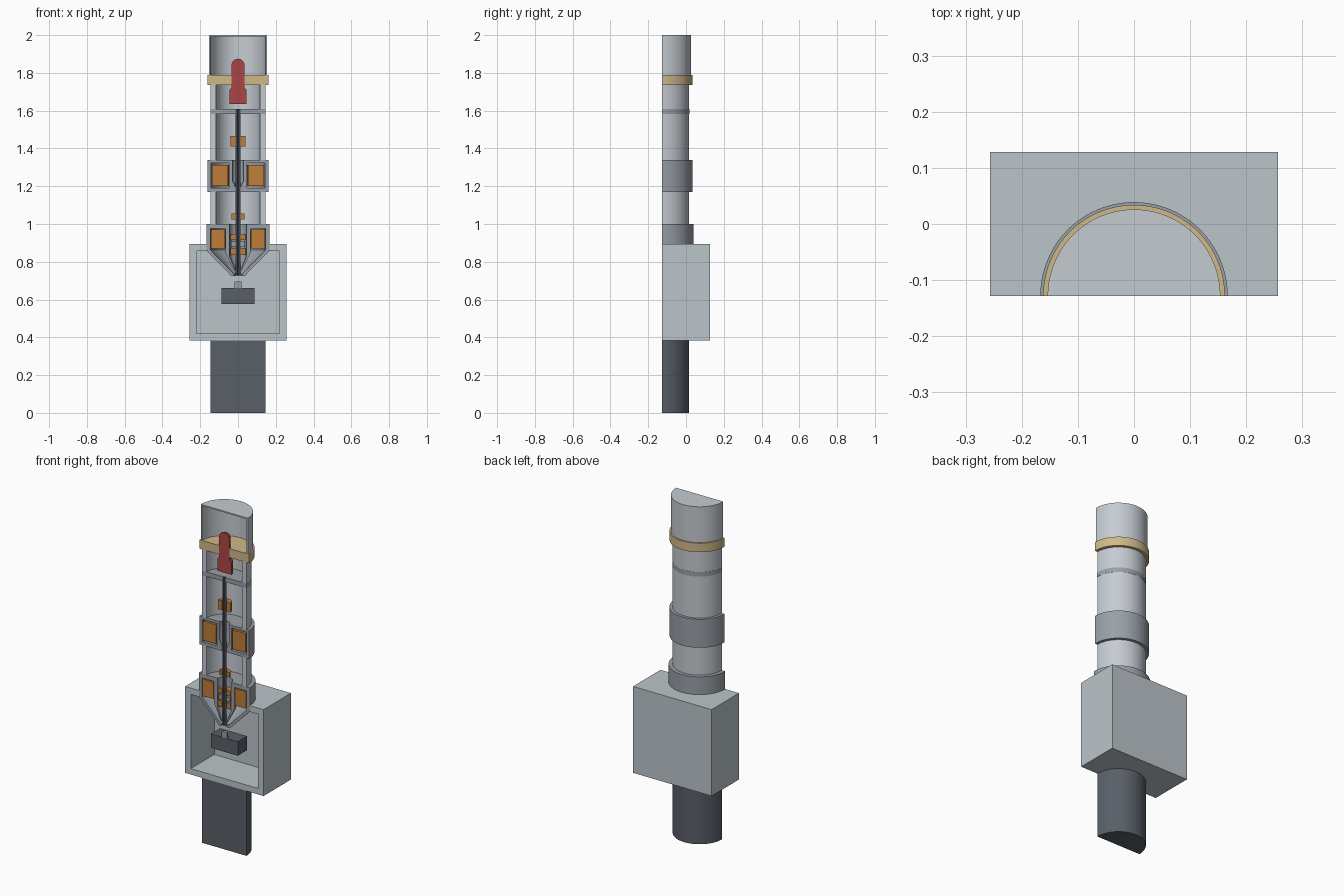
import bpy, bmesh, math

if "Cube" in bpy.data.objects:
    bpy.data.objects.remove(bpy.data.objects["Cube"])

CUT = -0.128      # plane of the cutaway section
SEG = 40


def material(name, rgb):
    m = bpy.data.materials.new(name)
    m.diffuse_color = (*rgb, 1)
    m.use_nodes = True
    m.node_tree.nodes["Principled BSDF"].inputs["Base Color"].default_value = m.diffuse_color
    return m


LIGHT = material("light_metal", (0.56, 0.60, 0.64))
MID = material("mid_metal", (0.32, 0.35, 0.39))
DARK = material("dark_metal", (0.10, 0.115, 0.14))
SHELL = material("chamber_metal", (0.50, 0.56, 0.59))
COPPER = material("copper", (0.52, 0.21, 0.04))
TAN = material("ceramic", (0.62, 0.48, 0.25))
RED = material("gun_red", (0.42, 0.06, 0.06))


def finish(name, bm, mat, smooth=True):
    bmesh.ops.remove_doubles(bm, verts=bm.verts[:], dist=1e-5)
    bmesh.ops.recalc_face_normals(bm, faces=bm.faces[:])
    me = bpy.data.meshes.new(name)
    bm.to_mesh(me)
    bm.free()
    ob = bpy.data.objects.new(name, me)
    bpy.context.collection.objects.link(ob)
    me.materials.append(mat)
    if smooth:
        bpy.ops.object.select_all(action='DESELECT')
        ob.select_set(True)
        bpy.context.view_layer.objects.active = ob
        bpy.ops.object.shade_smooth_by_angle(angle=math.radians(30))
    return ob


def half_turn(name, profile, mat):
    """Revolve a closed (radius, z) profile half way round and cap the cut faces."""
    bm = bmesh.new()
    rings = []
    for i in range(SEG + 1):
        a = math.pi * i / SEG
        rings.append([bm.verts.new((r * math.cos(a), CUT + r * math.sin(a), z)) for r, z in profile])
    n = len(profile)
    for a, b in zip(rings, rings[1:]):
        for j in range(n):
            k = (j + 1) % n
            if profile[j][0] > 0 or profile[k][0] > 0:
                bm.faces.new((a[j], a[k], b[k], b[j]))
    bm.faces.new(rings[0])
    bm.faces.new(rings[-1][::-1])
    return finish(name, bm, mat)


def ring(name, r0, r1, z0, z1, mat):
    return half_turn(name, [(r0, z0), (r1, z0), (r1, z1), (r0, z1)], mat)


def box(name, hx, y0, y1, z0, z1, mat):
    bm = bmesh.new()
    bmesh.ops.create_cube(bm, size=1)
    for v in bm.verts:
        v.co = (v.co.x * 2 * hx, y1 if v.co.y > 0 else y0, z1 if v.co.z > 0 else z0)
    return finish(name, bm, mat, False)


def cut(target, cutter):
    mod = target.modifiers.new("cut", 'BOOLEAN')
    mod.operation = 'DIFFERENCE'
    mod.solver = 'EXACT'
    mod.object = cutter
    cutter.hide_render = True
    cutter.hide_set(True)
    bpy.context.view_layer.objects.active = target
    bpy.ops.object.modifier_apply(modifier=mod.name)
    bpy.data.objects.remove(cutter)


# Pump under the chamber
ring("pump", 0, 0.145, 0, 0.384, DARK)

# Sample chamber, open at the section, with a hole for the lens
chamber = box("sample_chamber", 0.257, CUT, 0.128, 0.384, 0.895, SHELL)
cut(chamber, box("cavity_cutter", 0.219, -0.3, 0.091, 0.419, 0.858, SHELL))
bore = bpy.ops.mesh.primitive_cylinder_add(vertices=2 * SEG, radius=0.167, depth=0.2,
                                           location=(0, CUT, 0.9))
cut(chamber, bpy.context.object)

# Stage and sample
box("stage", 0.088, CUT, -0.042, 0.577, 0.66, DARK)
ring("sample", 0, 0.019, 0.66, 0.695, MID)

# Objective lens: yoke with conical poles and coil
half_turn("objective_lens_yoke", [
    (0.045, 1.0), (0.167, 1.0), (0.167, 0.86), (0.035, 0.725), (0.022, 0.725),
    (0.022, 0.735), (0.145, 0.862), (0.145, 0.975), (0.066, 0.975), (0.066, 0.845),
    (0.021, 0.755), (0.014, 0.755), (0.045, 0.83)], MID)
ring("objective_coil", 0.07, 0.142, 0.87, 0.97, COPPER)

# Condenser lens: yoke around a coil, narrowing bore
half_turn("condenser_lens_yoke", [
    (0.03, 1.338), (0.162, 1.338), (0.162, 1.17), (0.014, 1.17), (0.014, 1.195), (0.03, 1.23)], MID)
cond = bpy.data.objects["condenser_lens_yoke"]
cut(cond, ring("coil_slot_cutter", 0.048, 0.144, 1.19, 1.322, MID))
ring("condenser_coil", 0.053, 0.138, 1.2, 1.313, COPPER)

# Column tubes between the lenses
for i, (z0, z1) in enumerate([(1.0, 1.17), (1.338, 1.583), (1.61, 1.735)]):
    ring(f"column_tube_{i + 1}", 0.116, 0.145, z0, z1, LIGHT)
ring("anode_plate", 0.012, 0.146, 1.583, 1.61, MID)

# Beam liner tube
ring("beam_liner", 0.004, 0.012, 0.73, 1.61, DARK)

# Small deflection coils around the liner
for name, r, z0, z1, mat in [
        ("alignment_coil", 0.04, 1.41, 1.467, COPPER),
        ("stigmator_coil", 0.034, 1.025, 1.055, COPPER),
        ("upper_scan_coil", 0.04, 0.915, 0.945, COPPER),
        ("scan_spacer", 0.038, 0.88, 0.907, MID),
        ("lower_scan_coil", 0.04, 0.837, 0.872, COPPER)]:
    ring(name, 0.014, r, z0, z1, mat)

# Gun housing, insulator and electron gun
half_turn("gun_housing", [(0.146, 1.788), (0.154, 1.788), (0.154, 2.0), (0, 2.0),
                          (0, 1.992), (0.146, 1.992)], LIGHT)
ring("insulator_disc", 0.034, 0.162, 1.735, 1.788, TAN)
R = 0.034
dome = [(R * math.cos(t * math.pi / 16), 1.841 + R * math.sin(t * math.pi / 16)) for t in range(8)]
half_turn("electron_gun", [(0, 1.636), (0.046, 1.636), (0.046, 1.71), (R, 1.722)]
          + dome + [(0, 1.841 + R)], RED)
